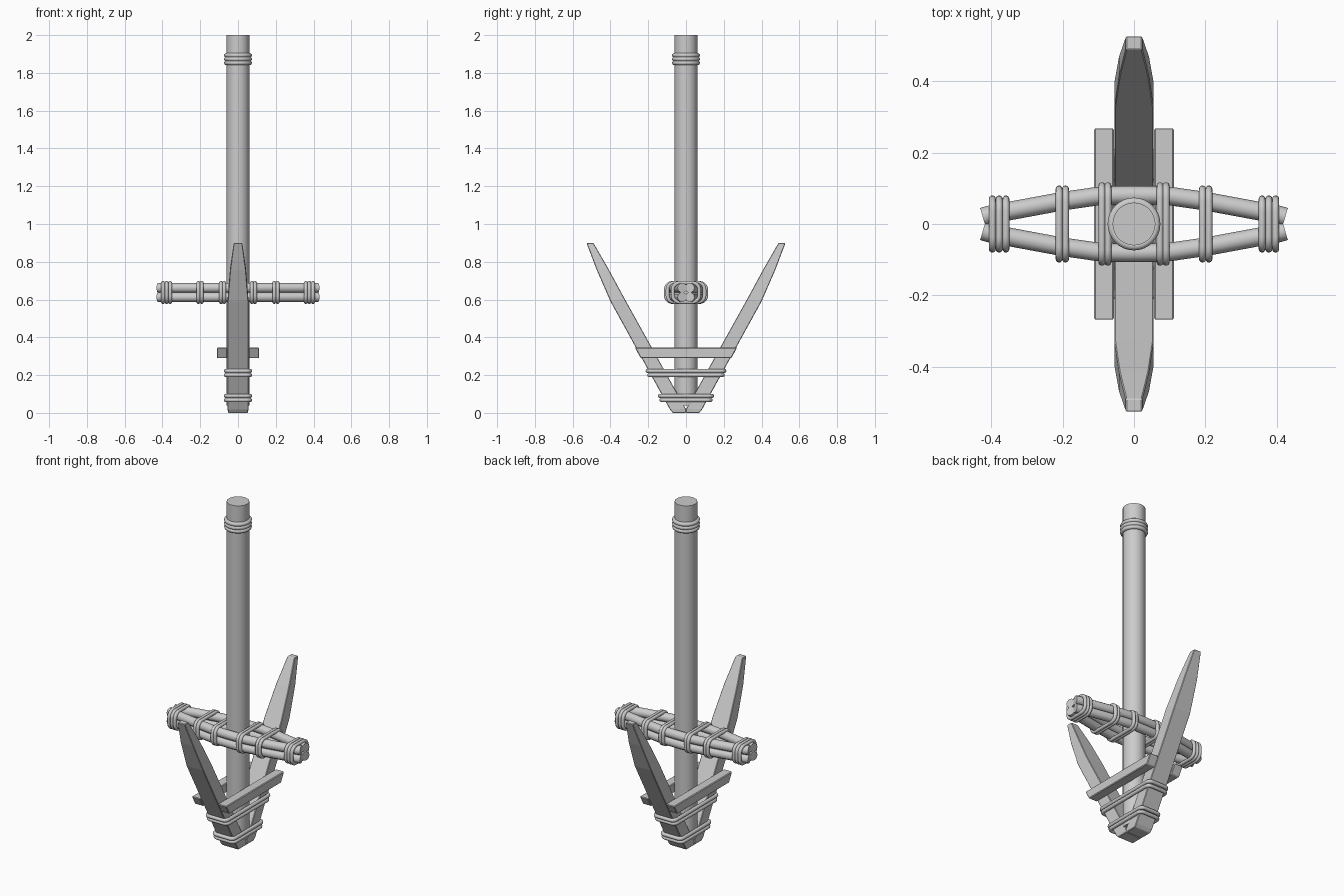
import bpy, bmesh
from math import sin, cos, pi, radians
from mathutils import Vector

cube = bpy.data.objects.get("Cube")
if cube:
    bpy.data.objects.remove(cube, do_unlink=True)

GREY = (0.6, 0.6, 0.6, 1)
grey = bpy.data.materials.new("plain grey")
grey.use_nodes = True
grey.diffuse_color = GREY
grey.node_tree.nodes["Principled BSDF"].inputs["Base Color"].default_value = GREY


def select_only(ob):
    bpy.ops.object.select_all(action="DESELECT")
    ob.select_set(True)
    bpy.context.view_layer.objects.active = ob


def finish(ob, name, smooth=True):
    ob.name = name
    ob.data.materials.clear()
    ob.data.materials.append(grey)
    if smooth:
        select_only(ob)
        bpy.ops.object.shade_smooth_by_angle(angle=radians(40))
    return ob


def loft(name, sections, bevel):
    """Skin a row of matching cross-sections and close both ends."""
    bm = bmesh.new()
    rings = [[bm.verts.new(p) for p in s] for s in sections]
    n = len(rings[0])
    for a, b in zip(rings, rings[1:]):
        for i in range(n):
            j = (i + 1) % n
            bm.faces.new((a[i], a[j], b[j], b[i]))
    bm.faces.new(rings[0])
    bm.faces.new(rings[-1])
    bmesh.ops.recalc_face_normals(bm, faces=bm.faces[:])
    mesh = bpy.data.meshes.new(name)
    bm.to_mesh(mesh)
    bm.free()
    ob = bpy.data.objects.new(name, mesh)
    bpy.context.collection.objects.link(ob)
    mod = ob.modifiers.new("edge_bevel", "BEVEL")
    mod.width = bevel
    mod.segments = 1
    return finish(ob, name, smooth=False)


def tube(name, points, radius, closed):
    """Round tube along a path."""
    curve = bpy.data.curves.new(name, "CURVE")
    curve.dimensions = "3D"
    curve.bevel_depth = radius
    curve.bevel_resolution = 3
    curve.use_fill_caps = not closed
    spline = curve.splines.new("POLY")
    spline.points.add(len(points) - 1)
    for p, co in zip(spline.points, points):
        p.co = (*co, 1)
    spline.use_cyclic_u = closed
    ob = bpy.data.objects.new(name, curve)
    bpy.context.collection.objects.link(ob)
    select_only(ob)
    bpy.ops.object.convert(target="MESH")
    return finish(bpy.context.object, name)


def rounded_loop(half_u, half_v, r, steps=6):
    """Points of a rounded rectangle."""
    pts = []
    for k, (su, sv) in enumerate(((1, 1), (-1, 1), (-1, -1), (1, -1))):
        for i in range(steps + 1):
            a = (k + i / steps) * pi / 2
            pts.append((su * (half_u - r) + r * cos(a), sv * (half_v - r) + r * sin(a)))
    return pts


# Shaft
bpy.ops.mesh.primitive_cylinder_add(vertices=32, radius=0.06, depth=1.96, location=(0, 0, 1.02))
finish(bpy.context.object, "shaft")

# Rope rings near the top of the shaft
for i in range(3):
    bpy.ops.mesh.primitive_torus_add(major_radius=0.062, minor_radius=0.012, major_segments=32,
                                     minor_segments=10, location=(0, 0, 1.853 + 0.02 * i))
    finish(bpy.context.object, f"shaft_rope_{i + 1}")

# Tapered arms: inner (y, z), outer (y, z), half width
ARM = [((0, 0), (0.07, 0), 0.052),
       ((0, 0.02), (0.085, 0.018), 0.055),
       ((0.325, 0.605), (0.40, 0.59), 0.055),
       ((0.412, 0.765), (0.472, 0.755), 0.042),
       ((0.49, 0.9), (0.527, 0.9), 0.023)]
for side, label in ((-1, "front"), (1, "back")):
    loft(f"{label}_arm",
         [[(-w, side * a[0], a[1]), (w, side * a[0], a[1]),
           (w, side * b[0], b[1]), (-w, side * b[0], b[1])] for a, b, w in ARM], 0.003)

# Braces across the arms, either side of the shaft
BRACE = [(-0.27, 0.345), (0.27, 0.345), (0.24, 0.29), (-0.24, 0.29)]
for side, label in ((1, "left"), (-1, "right")):
    loft(f"{label}_brace", [[(side * x, y, z) for y, z in BRACE] for x in (0.056, 0.112)], 0.004)

# Ropes around the two arms
for i, (z, half_y) in enumerate(((0.068, 0.13), (0.09, 0.138), (0.2, 0.194), (0.222, 0.203))):
    tube(f"arm_rope_{i + 1}", [(x, y, z) for x, y in rounded_loop(0.064, half_y, 0.022)], 0.011, True)

# Stock: four rods bowed around the shaft
MID_Z = 0.6375
BOW = [(0.0, 0.081), (0.06, 0.08), (0.11, 0.077), (0.2, 0.064), (0.4, 0.027), (0.424, 0.02)]
half_path = [Vector(p) for p in BOW]
path = [Vector((-p.x, p.y)) for p in reversed(half_path[1:])] + half_path
for sy, row in ((-1, "front"), (1, "back")):
    for sz, level in ((-1, "lower"), (1, "upper")):
        tube(f"{row}_{level}_stock_rod",
             [(p.x, sy * p.y, MID_Z + sz * 0.0245) for p in path], 0.026, False)

# Ropes binding the stock
BINDINGS = [("inner", (0.073, 0.09), 0.107), ("middle", (0.192, 0.21), 0.098),
            ("outer", (0.359, 0.378, 0.397), 0.07)]
for side, label in ((1, "left"), (-1, "right")):
    for place, xs, half_y in BINDINGS:
        for i, x in enumerate(xs):
            tube(f"{label}_{place}_stock_rope_{i + 1}",
                 [(side * x, y, MID_Z + z) for y, z in rounded_loop(half_y, 0.051, 0.035)],
                 0.01, True)
